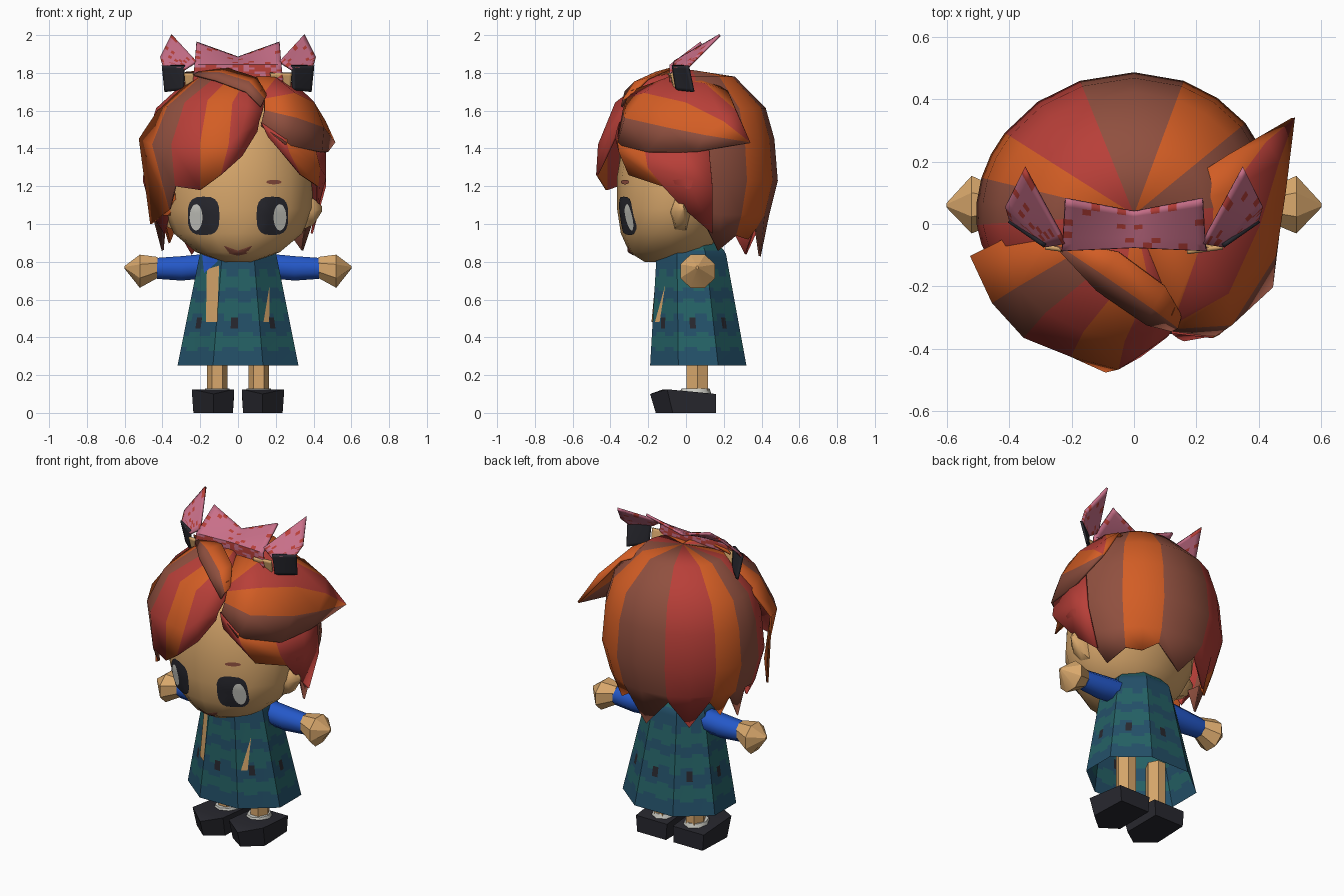
import bpy, bmesh, math, random
from mathutils import Vector
from mathutils.bvhtree import BVHTree

if "Cube" in bpy.data.objects:
    bpy.data.objects.remove(bpy.data.objects["Cube"])

random.seed(4)
COLORS = {
    "skin": (0.69, 0.39, 0.15), "orange": (0.65, 0.11, 0.018), "red": (0.48, 0.05, 0.04),
    "brown": (0.28, 0.08, 0.05), "blue": (0.018, 0.098, 0.58), "navy": (0.017, 0.08, 0.14),
    "teal": (0.018, 0.12, 0.13), "pink": (0.58, 0.16, 0.25), "charcoal": (0.021, 0.021, 0.028),
    "white": (0.6, 0.6, 0.55)}
MATS = {}
for key, c in COLORS.items():
    MATS[key] = bpy.data.materials.new(key)
    MATS[key].diffuse_color = (*c, 1)


def make(name, verts, faces, colors, angle=50, thick=0, recalc=True):
    """Mesh object; colors is one colour name or one per face."""
    if isinstance(colors, str):
        colors = [colors] * len(faces)
    used = sorted(set(colors))
    me = bpy.data.meshes.new(name)
    me.from_pydata([tuple(v) for v in verts], [], faces)
    for k in used:
        me.materials.append(MATS[k])
    for p, k in zip(me.polygons, colors):
        p.material_index = used.index(k)
    bm = bmesh.new()
    bm.from_mesh(me)
    bmesh.ops.remove_doubles(bm, verts=bm.verts, dist=1e-4)
    if recalc:
        bmesh.ops.recalc_face_normals(bm, faces=bm.faces)
    bm.to_mesh(me)
    bm.free()
    ob = bpy.data.objects.new(name, me)
    bpy.context.collection.objects.link(ob)
    bpy.ops.object.select_all(action='DESELECT')
    ob.select_set(True)
    bpy.context.view_layer.objects.active = ob
    bpy.ops.object.shade_smooth_by_angle(angle=math.radians(angle))
    if thick:
        mod = ob.modifiers.new("thickness", 'SOLIDIFY')
        mod.thickness = thick
        mod.offset = 0
    return ob


def loft(name, rings, n, color, axis='z', rot=0.0, angle=50):
    """Closed loft; each ring is (position, centre u, centre v, radius u, radius v)."""
    vs, fs = [], []
    for p, cu, cv, ru, rv in rings:
        for i in range(n):
            a = 2 * math.pi * (i + rot) / n
            u, v = cu + ru * math.cos(a), cv + rv * math.sin(a)
            vs.append((u, v, p) if axis == 'z' else (p, u, v))
    for r in range(len(rings) - 1):
        for i in range(n):
            j = (i + 1) % n
            fs.append((r*n + i, r*n + j, r*n + n + j, r*n + n + i))
    fs += [tuple(range(n)), tuple(range(len(vs) - n, len(vs)))]
    return make(name, vs, fs, color, angle)


def strands(name, columns, colors, thick=0.012):
    """Sheet of hair: neighbouring strand lines joined, one colour per strip."""
    m = len(columns[0])
    vs = [v for c in columns for v in c]
    fs, cs = [], []
    for c in range(len(columns) - 1):
        for r in range(m - 1):
            quad = [c*m + r, c*m + r + 1, c*m + m + r + 1, c*m + m + r]
            seen = []
            for q in quad:
                if vs[q] not in [vs[s] for s in seen]:
                    seen.append(q)
            if len(seen) > 2:
                fs.append(tuple(seen))
                cs.append(colors[c])
    return make(name, vs, fs, cs, 60, thick)


def plate(name, target, outline, color, lift=0.006):
    """Thin plate laid on the front of a target mesh; outline holds (x, z)."""
    tree = BVHTree.FromPolygons([v.co for v in target.data.vertices],
                                [tuple(p.vertices) for p in target.data.polygons])
    n = len(outline)
    cx, cz = (sum(p[k] for p in outline) / n for k in (0, 1))
    vs, fs = [], []
    for t in (0.02, 0.35, 0.7, 1):
        for x, z in outline:
            x, z = cx + (x - cx) * t, cz + (z - cz) * t
            hit = tree.ray_cast(Vector((x, -2, z)), Vector((0, 1, 0)))[0]
            vs.append((x, (hit.y if hit else -0.2) - lift, z))
    for r in range(3):
        fs += [(r*n + i, r*n + (i+1) % n, r*n + n + (i+1) % n, r*n + n + i) for i in range(n)]
    fs.append(tuple(range(n)))
    return make(name, vs, fs, color)


def oval(cx, cz, rx, rz, power=2.0, n=20):
    pts = []
    for i in range(n):
        c, s = math.cos(2*math.pi*i/n), math.sin(2*math.pi*i/n)
        pts.append((cx + rx * math.copysign(abs(c)**(2/power), c),
                    cz + rz * math.copysign(abs(s)**(2/power), s)))
    return pts


# Head: rings of z, half width, front y, back y
HEAD = [(.8, .08, -.22, 0), (.85, .22, -.3, .12), (.95, .34, -.345, .2), (1.08, .395, -.365, .27),
        (1.25, .395, -.365, .32), (1.45, .37, -.33, .34), (1.62, .27, -.24, .28), (1.72, .1, -.1, .15)]
head = loft("head", [(z, 0, (f+b)/2, w, (b-f)/2) for z, w, f, b in HEAD], 16, "skin")
plate("mouth", head, [(-.075, .885), (-.04, .865), (0, .858), (.04, .865), (.075, .885),
                      (.045, .842), (0, .832), (-.045, .842)], "brown")

# Dress: eight flat panels, open hem, patches chosen by position
vs, fs, cs = [], [], []
SUB, ROWS = 6, 34
COLS = 8 * SUB
for r in range(ROWS + 1):
    z = .25 + .67 * r / ROWS
    t = min(1, (z - .25) / .6)
    k = 1 - .35 * max(0, (z - .85) / .07)
    w, f, b = (.32 - .12*t) * k, -.19 + .035*t, .32 - .11*t
    cy, d = (f + b) / 2, (b - f) / 2 * k
    for i in range(COLS):
        q, s = divmod(i, SUB)
        a, e = (math.pi / 4 * (q + o) for o in (.5, 1.5))
        s, g = s / SUB, math.cos(math.pi / 8)
        vs.append(((math.cos(a)*(1-s) + math.cos(e)*s) / g * w,
                   cy + (math.sin(a)*(1-s) + math.sin(e)*s) / g * d, z))
for r in range(ROWS):
    z = .25 + .67 * (r + .5) / ROWS
    for i in range(COLS):
        j = (i + 1) % COLS
        fs.append((r*COLS + i, r*COLS + j, (r+1)*COLS + j, (r+1)*COLS + i))
        col = "teal" if z > .86 else "navy"
        for zc, shift in ((.38, 0), (.55, .5), (.7, 0)):
            u = ((i + .5) / 4 + shift) % 1 - .5
            if (u / .46)**2 + ((z - zc) / .056)**2 < 1:
                col = "teal"
        if .445 < z < .505 and i % 6 == 2:
            col = "charcoal"
        cs.append(col)
dress = make("dress", vs, fs, cs, 30)
plate("long_ribbon", dress, [(-.17, .48), (-.11, .48), (-.1, .78), (-.165, .76)], "skin")
plate("short_ribbon", dress, [(.135, .48), (.165, .48), (.168, .68)], "skin")
plate("collar_flap", dress, [(-.19, .84), (-.18, .74), (-.11, .8), (-.1, .85)], "blue")

# Paired parts
for side, s in (("left", -1), ("right", 1)):
    loft(side + "_sleeve", [(s*.14, .06, .78, .07, .07), (s*.3, .06, .765, .07, .07),
                            (s*.43, .06, .765, .06, .06)], 8, "blue", 'x', .5)
    loft(side + "_hand", [(s*.425, .06, .77, .055, .06), (s*.52, .062, .75, .1, .095),
                          (s*.6, .06, .77, .008, .008)], 8, "skin", 'x', .5, 30)
    loft(side + "_leg", [(.08, s*.11, .06, .055, .065), (.4, s*.11, .06, .055, .065)], 6, "skin")
    loft(side + "_sock", [(.1, s*.11, .05, .075, .085), (.128, s*.11, .05, .065, .075)], 8, "white")
    loft(side + "_ear", [(s*.33, -.03, 1.06, .06, .11), (s*.4, -.03, 1.065, .05, .08),
                         (s*.445, -.02, 1.08, .01, .015)], 6, "skin", 'x')
    # Shoe with a pointed toe
    plan = [(.02, .16), (.02, -.12), (.13, -.19), (.245, -.1), (.235, .16)]
    sv = [(s*(.12 + (x-.12)*.93), y + (.03 if y < 0 else 0), 0) for x, y in plan]
    sv += [(s*x, y, z) for (x, y), z in zip(plan, (.1, .125, .1, .125, .1))]
    make(side + "_shoe", sv, [(i, (i+1) % 5, 5 + (i+1) % 5, 5 + i) for i in range(5)]
         + [(0, 1, 2, 3, 4), (5, 6, 9), (6, 8, 9), (6, 7, 8)], "charcoal", 25)
    # Face details
    plate(side + "_eye", head, oval(s*.182, 1.043, .084, .102, 3), "charcoal")
    plate(side + "_eye_shine", head, oval(s*.222, 1.035, .034, .07), "white", .009)
    plate(side + "_brow", head, oval(s*.19, 1.222, .04, .012), "brown")

# Hair shell over the crown, sides and back, ending in points
CROWN = (0, .03, 1.81)
PROFILE = [(1.775, .5), (1.61, .86), (1.45, .96), (1.23, 1), (1.05, .9)]
edges = [125, 105, 85, 50, 20, -20, -55, -75, -95, -115, -135]
tints = ["red", "red", "brown", "orange", "brown", "red", "orange", "brown", "red", "orange"]
low = [1.32, 1.22, 1.08, .94, .98, .99, .99, 1.0, 1.02, 1.05, 1.1]
tip = [1.25, 1.08, .86, .92, .83, .84, .9, .86, .95, 1.05]
cols, shades = [], []


def shell_line(az, end):
    a = math.radians(az)
    rx = .46 if az > 0 else .5
    ry = .45 if abs(az) < 90 else .36
    line = [CROWN]
    for z, k in PROFILE + [(end, .8)]:
        if z < end:
            z = end + (PROFILE[-1][0] - z) * .01
        line.append((rx*k*math.sin(a), .03 + ry*k*math.cos(a), z))
    return line


for i, az in enumerate(edges):
    cols.append(shell_line(az, low[i]))
    if i < len(tints):
        cols.append(shell_line((az + edges[i+1]) / 2, tip[i]))
        shades += [tints[i]] * 2
strands("hair_shell", cols, shades)

# Swept fringe on the left of the parting
strands("left_fringe", [[CROWN] + c for c in (
    [(-.25, -.02, 1.76), (-.42, -.05, 1.6), (-.52, -.1, 1.45), (-.46, -.15, 1.0)],
    [(-.2, -.1, 1.77), (-.37, -.2, 1.62), (-.45, -.25, 1.42), (-.36, -.27, 1.08)],
    [(-.12, -.15, 1.77), (-.28, -.28, 1.64), (-.35, -.36, 1.42), (-.33, -.36, 1.2)],
    [(-.03, -.18, 1.78), (-.16, -.34, 1.65), (-.2, -.42, 1.42), (-.2, -.42, 1.18)],
    [(.05, -.2, 1.77), (-.03, -.37, 1.64), (-.05, -.46, 1.42), (-.09, -.47, 1.26)],
    [(.1, -.24, 1.74), (.05, -.34, 1.62), (.01, -.42, 1.48), (.02, -.42, 1.36)],
    [(.14, -.29, 1.66), (.13, -.32, 1.6), (.11, -.35, 1.54), (.1, -.36, 1.49)])],
    ["orange", "brown", "red", "orange", "red", "red"])

# Wing swept back on the right, ending in a spike
SPIKE = (.51, .34, 1.43)
strands("right_wing", [
    [(.12, -.29, 1.7), CROWN, CROWN, (.3, .22, 1.7), SPIKE],
    [(.13, -.3, 1.68), (.2, -.1, 1.77), (.3, .1, 1.74), (.42, .26, 1.6), SPIKE],
    [(.14, -.31, 1.66), (.3, -.22, 1.69), (.4, 0, 1.64), (.46, .2, 1.54), SPIKE],
    [(.14, -.33, 1.6), (.31, -.32, 1.56), (.45, -.1, 1.51), (.48, .1, 1.47), SPIKE],
    [(.12, -.34, 1.52), (.25, -.36, 1.42), (.44, -.2, 1.38), (.47, .05, 1.38), SPIKE]],
    ["orange", "red", "orange", "brown"])
strands("right_side_locks", [
    [(.12, -.345, 1.54), (.14, -.36, 1.5), (.16, -.37, 1.46)],
    [(.25, -.36, 1.45), (.27, -.35, 1.38), (.33, -.3, 1.26)],
    [(.4, -.22, 1.42), (.43, -.2, 1.3), (.42, -.12, 1.2)],
    [(.46, -.02, 1.42), (.46, 0, 1.25), (.42, -.02, 1.09)],
    [(.46, .12, 1.42), (.46, .14, 1.2), (.39, .14, .95)]], ["red", "orange", "red", "red"])
# Lock twisting over the crown
strands("top_lock", [
    [(-.28, -.04, 1.8), (-.05, -.09, 1.82), (.1, -.2, 1.77), (.15, -.29, 1.68)],
    [(-.28, -.04, 1.8), (-.1, -.16, 1.8), (.06, -.27, 1.75), (.14, -.33, 1.66)],
    [(-.28, -.04, 1.8), (-.12, -.21, 1.76), (.04, -.32, 1.7), (.12, -.34, 1.62)]],
    ["orange", "brown"])

# Bow: bent panels, diced so the middle can be speckled
PANELS = [
    ("pink", (0, .04, 1.88), (.22, .08, 1.96), (.23, -.08, 1.84), (0, -.07, 1.84)),
    ("red", (0, -.07, 1.84), (.23, -.08, 1.84), (.24, -.08, 1.75), (0, -.07, 1.75)),
    ("pink", (.22, -.06, 1.86), (.35, .18, 2.0), (.41, .06, 1.88), (.28, -.07, 1.82)),
    ("pink", (.28, -.07, 1.82), (.41, .06, 1.88), (.395, .01, 1.83), (.29, -.07, 1.82)),
    ("charcoal", (.285, -.07, 1.84), (.4, .01, 1.84), (.385, .04, 1.7), (.29, -.05, 1.71)),
    ("skin", (.17, -.09, 1.8), (.285, -.075, 1.8), (.275, -.05, 1.69), (.18, -.06, 1.69))]
vs, fs, cs = [], [], []
N = 8
for s in (-1, 1):
    for col, *quad in PANELS:
        a, b, c, d = (Vector((p[0]*s, p[1], p[2])) for p in quad)
        base = len(vs)
        vs += [a.lerp(b, i/N).lerp(d.lerp(c, i/N), j/N) for j in range(N+1) for i in range(N+1)]
        for j in range(N):
            for i in range(N):
                q = base + j*(N+1) + i
                fs.append((q, q+1, q+N+2, q+N+1))
                chance = random.random()
                k = col
                if col == "red" and chance < .4:
                    k = "pink"
                elif col == "pink" and chance < .15:
                    k = "red"
                cs.append(k)
make("bow", vs, fs, cs, 40, .014)

for m in bpy.data.materials:
    if m.users and not m.is_grease_pencil:
        m.use_nodes = True
        m.node_tree.nodes["Principled BSDF"].inputs["Base Color"].default_value = m.diffuse_color
